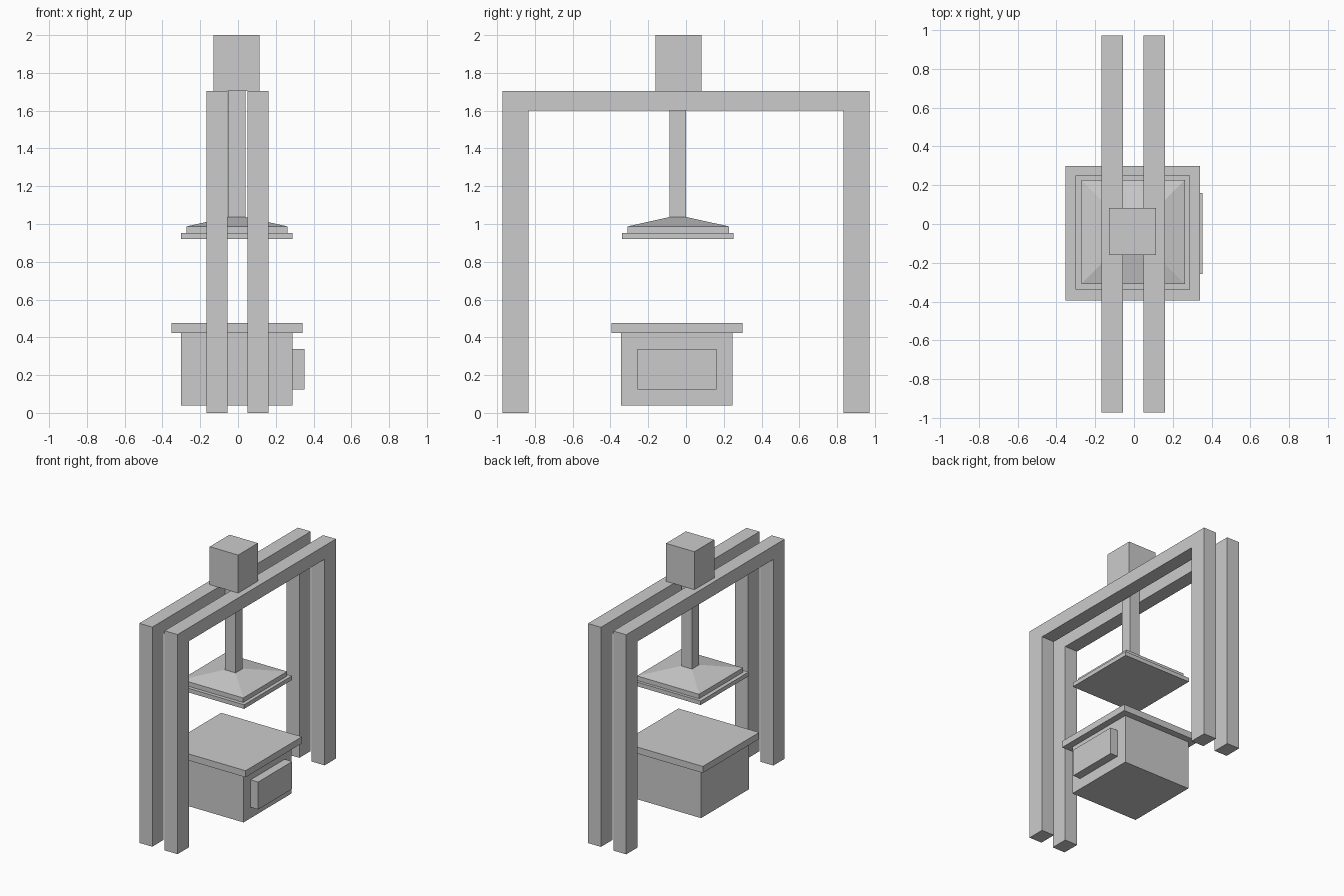
import bpy, bmesh

if "Cube" in bpy.data.objects:
    bpy.data.objects.remove(bpy.data.objects["Cube"])


def make_object(name, bm):
    bmesh.ops.recalc_face_normals(bm, faces=bm.faces[:])
    mesh = bpy.data.meshes.new(name)
    bm.to_mesh(mesh)
    bm.free()
    obj = bpy.data.objects.new(name, mesh)
    bpy.context.collection.objects.link(obj)
    return obj


def box(name, x, y, z):
    """Axis-aligned box from (min, max) ranges."""
    bm = bmesh.new()
    bmesh.ops.create_cube(bm, size=1)
    for v in bm.verts:
        v.co = [r[0] if c < 0 else r[1] for c, r in zip(v.co, (x, y, z))]
    return make_object(name, bm)


def gantry(name, x0, x1):
    """Upside-down U profile in the YZ plane, extruded along x."""
    half = [(0.972, 1.705), (0.972, 0), (0.833, 0), (0.833, 1.60)]
    outline = half + [(-y, z) for y, z in reversed(half)]
    bm = bmesh.new()
    face = bm.faces.new([bm.verts.new((x0, y, z)) for y, z in outline])
    ext = bmesh.ops.extrude_face_region(bm, geom=[face])
    moved = [g for g in ext["geom"] if isinstance(g, bmesh.types.BMVert)]
    bmesh.ops.translate(bm, verts=moved, vec=(x1 - x0, 0, 0))
    return make_object(name, bm)


# Twin support frames
gantry("left_frame", -0.167, -0.056)
gantry("right_frame", 0.05, 0.161)

# Drive housing and ram
box("drive_housing", (-0.13, 0.114), (-0.161, 0.082), (1.705, 2.0))
box("ram_rod", (-0.052, 0.04), (-0.087, 0.001), (1.03, 1.705))

# Press head: sloped upper plate over a wider lower plate
bm = bmesh.new()
rings = []
for x0, x1, y0, y1, z in [(-0.272, 0.262, -0.31, 0.228, 0.952),
                          (-0.272, 0.262, -0.31, 0.228, 0.987),
                          (-0.052, 0.04, -0.087, 0.001, 1.037)]:
    rings.append([bm.verts.new((x, y, z)) for x, y in
                  [(x0, y0), (x1, y0), (x1, y1), (x0, y1)]])
for lower, upper in zip(rings, rings[1:]):
    for i in range(4):
        j = (i + 1) % 4
        bm.faces.new((lower[i], lower[j], upper[j], upper[i]))
bm.faces.new(rings[0])
bm.faces.new(rings[-1])
make_object("press_head", bm)
box("press_plate", (-0.302, 0.289), (-0.338, 0.251), (0.92, 0.952))

# Base with work table and side control panel
box("base", (-0.302, 0.288), (-0.343, 0.246), (0.04, 0.424))
box("work_table", (-0.353, 0.341), (-0.394, 0.298), (0.424, 0.475))
box("control_panel", (0.288, 0.353), (-0.257, 0.161), (0.125, 0.338))
